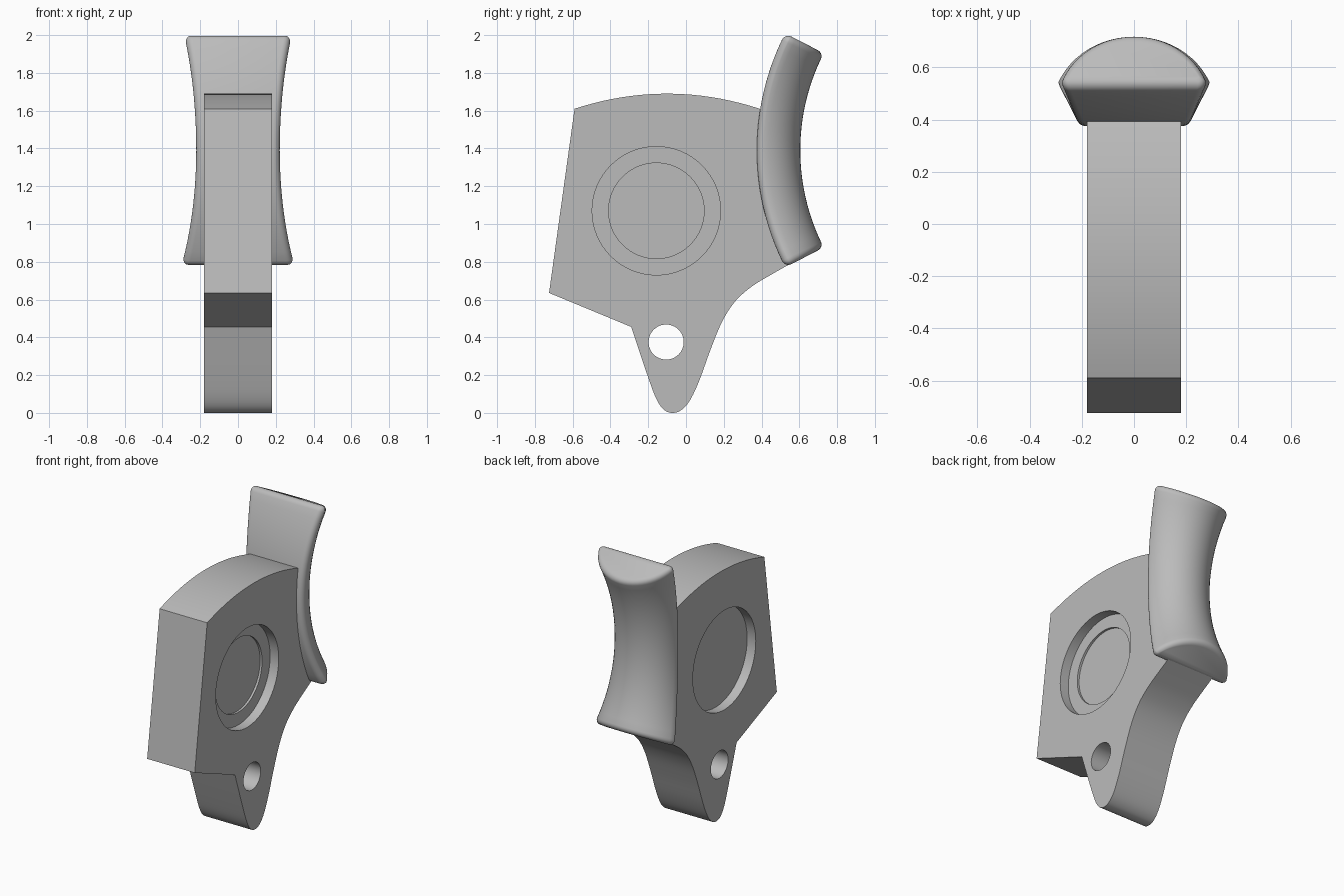
import bpy, bmesh, math
from mathutils import Vector

if "Cube" in bpy.data.objects:
    bpy.data.objects.remove(bpy.data.objects["Cube"])

grey = bpy.data.materials.new("plain grey")
grey.diffuse_color = (0.5, 0.5, 0.5, 1)
grey.use_nodes = True
grey.node_tree.nodes["Principled BSDF"].inputs["Base Color"].default_value = grey.diffuse_color


def make_object(name, bm):
    bmesh.ops.recalc_face_normals(bm, faces=bm.faces)
    me = bpy.data.meshes.new(name)
    bm.to_mesh(me)
    bm.free()
    me.materials.append(grey)
    ob = bpy.data.objects.new(name, me)
    bpy.context.collection.objects.link(ob)
    return ob


def prism(name, pts, x0, x1):
    """Extrude a (y, z) outline from x0 to x1."""
    bm = bmesh.new()
    f = bm.faces.new([bm.verts.new((x0, y, z)) for y, z in pts])
    ext = bmesh.ops.extrude_face_region(bm, geom=[f])["geom"]
    bmesh.ops.translate(bm, vec=(x1 - x0, 0, 0),
                        verts=[v for v in ext if isinstance(v, bmesh.types.BMVert)])
    return make_object(name, bm)


def circle(y, z, r, n=64):
    return [(y + r * math.cos(2 * math.pi * i / n), z + r * math.sin(2 * math.pi * i / n))
            for i in range(n)]


def spline(pts, n=5):
    """Smooth curve through the given points."""
    p = [Vector(q) for q in [pts[0]] + pts + [pts[-1]]]
    out = []
    for a, b, c, d in zip(p, p[1:], p[2:], p[3:]):
        for i in range(n):
            t = i / n
            out.append(tuple(0.5 * (2 * b + (c - a) * t + (2 * a - 5 * b + 4 * c - d) * t * t
                                    + (3 * b - a - 3 * c + d) * t ** 3)))
    return out + [pts[-1]]


def activate(ob):
    bpy.ops.object.select_all(action='DESELECT')
    ob.select_set(True)
    bpy.context.view_layer.objects.active = ob


# Body plate: arched top, slanted front, pointed foot, hidden edge inside the pad
H = 0.18
top = [(y, 1.69 - 0.333 * (y + 0.1) ** 2)
       for y in [-0.59 + 1.03 * i / 20 for i in range(21)]]
foot = spline([(0.59, 0.81), (0.46, 0.737), (0.35, 0.67), (0.26, 0.59), (0.19, 0.48),
               (0.13, 0.335), (0.07, 0.17), (0.02, 0.065), (-0.025, 0.015), (-0.07, 0.0),
               (-0.115, 0.015), (-0.155, 0.07), (-0.2, 0.187), (-0.29, 0.455)])
body = prism("body_plate", top + [(0.46, 1.4), (0.5, 1.0)] + foot + [(-0.725, 0.635)], -H, H)

# Pivot hole, stepped recess on the right, plain recess on the left
C = (-0.157, 1.07)
cutters = [prism("pivot_cutter", circle(-0.105, 0.375, 0.093, 48), -0.5, 0.5),
           prism("right_recess_cutter", circle(*C, 0.34), H - 0.065, 0.5),
           prism("right_inner_recess_cutter", circle(*C, 0.253), H - 0.08, 0.4),
           prism("left_recess_cutter", circle(*C, 0.34), -0.5, -H + 0.065)]
activate(body)
for c in cutters:
    m = body.modifiers.new("cut", 'BOOLEAN')
    m.operation, m.solver, m.object = 'DIFFERENCE', 'EXACT', c
    bpy.ops.object.modifier_apply(modifier=m.name)
for c in cutters:
    bpy.data.objects.remove(c)
bpy.ops.object.shade_smooth_by_angle(angle=math.radians(30))


# Curved pad: D-shaped section swept along an arc, with rounded ends
def section(w, t, d):
    """(x, depth) points: flat inner side, rounded corners, domed outer side."""
    w, r = w - d, max(0.012, 0.036 - d)
    half = []
    for i in range(5):
        a = math.radians(80) * i / 4
        half.append((w - r + r * math.sin(a), d + r - r * math.cos(a)))
    base, h = d + r, t - 2 * d - r
    R = (w * w + h * h) / (2 * h)
    a0 = math.asin(min(1, w / R))
    for i in range(13):
        a = a0 * (1 - i / 12)
        half.append((R * math.sin(a), base + h - R + R * math.cos(a)))
    return half + [(-x, y) for x, y in reversed(half[:-1])]


R_IN, CY, CZ, THICK, END, E = 1.355, 1.73, 1.39, 0.23, math.radians(27.2), 0.036
rings = []
for i in range(6):                                   # lower rounded end
    a = math.pi / 2 * i / 5
    rings.append((-END + E * (1 - math.sin(a)) / 1.25, E * (1 - math.cos(a))))
rings = [(-END + E * (1 - math.cos(math.pi / 2 * i / 5 + 0)) / 1.25 * 1.0,
          E * (1 - math.sin(math.pi / 2 * i / 5))) for i in range(6)]
inner = END - E / 1.25
rings += [(-inner + 2 * inner * i / 24, 0) for i in range(1, 24)]
rings += [(-a, d) for a, d in reversed(rings[:6])]   # upper rounded end

bm = bmesh.new()
loops = []
for ang, d in rings:
    u = ang / END
    w = 0.221 + (0.062 if u > 0 else 0.076) * u * u
    loops.append([bm.verts.new((x, CY - (R_IN - s) * math.cos(ang), CZ + (R_IN - s) * math.sin(ang)))
                  for x, s in section(w, THICK, d)])
for a, b in zip(loops, loops[1:]):
    for i in range(len(a)):
        j = (i + 1) % len(a)
        bm.faces.new((a[i], a[j], b[j], b[i]))
bm.faces.new(loops[0])
bm.faces.new(loops[-1])
pad = make_object("curved_pad", bm)
activate(pad)
bpy.ops.object.shade_smooth_by_angle(angle=math.radians(40))
